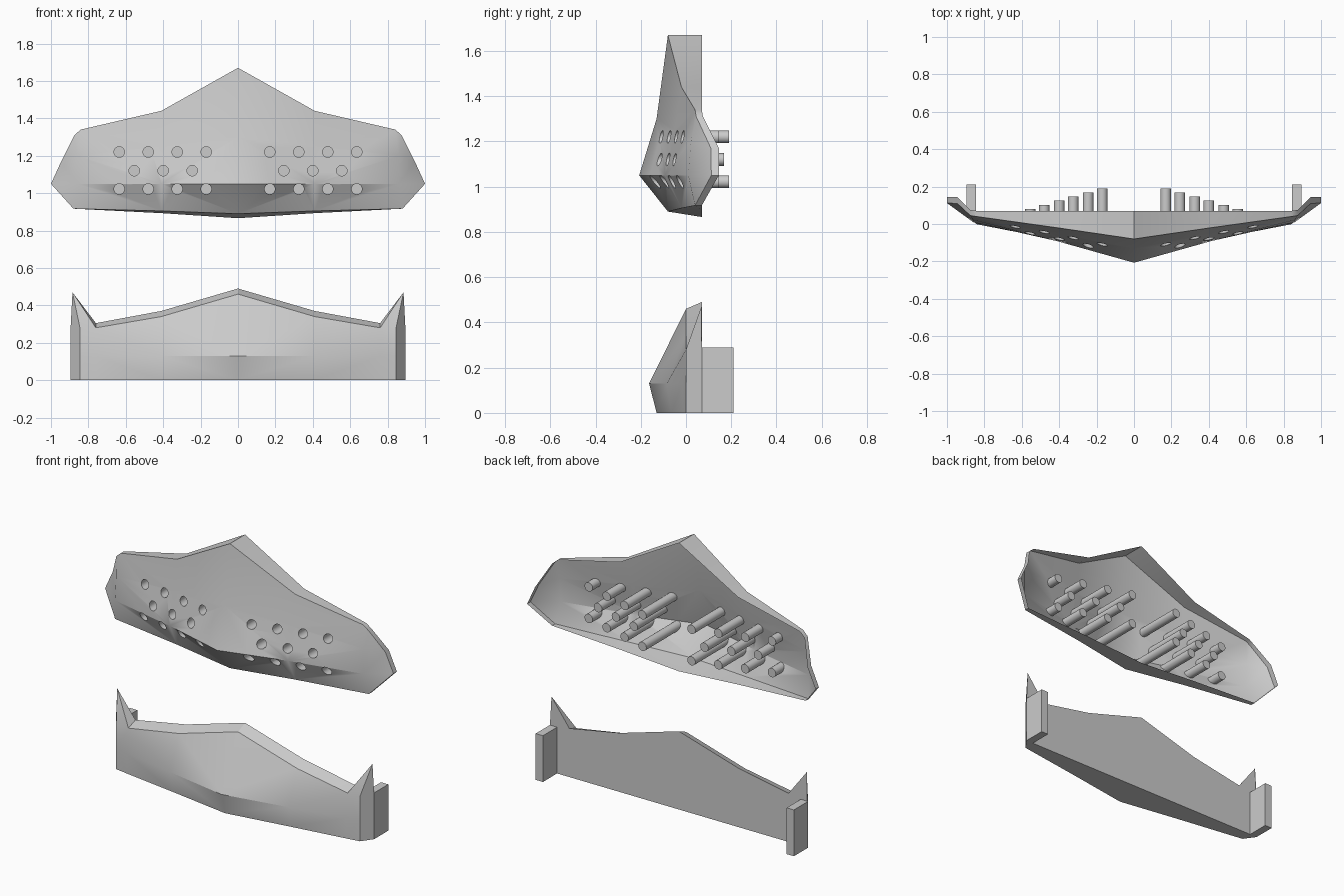
import bpy, bmesh
from mathutils import Matrix, Vector

if "Cube" in bpy.data.objects:
    bpy.data.objects.remove(bpy.data.objects["Cube"])


def make_object(name, polys, cap_only=False):
    """Build a closed mesh from half-side polygons mirrored across x = 0."""
    bm = bmesh.new()
    for s in (1, -1):
        for p in polys:
            bm.faces.new([bm.verts.new((s * x, y, z)) for x, y, z in p])
    bmesh.ops.remove_doubles(bm, verts=bm.verts, dist=1e-4)
    bmesh.ops.triangulate(bm, faces=[f for f in bm.faces if len(f.verts) == 4])
    bmesh.ops.recalc_face_normals(bm, faces=bm.faces)
    me = bpy.data.meshes.new(name)
    bm.to_mesh(me)
    bm.free()
    ob = bpy.data.objects.new(name, me)
    bpy.context.collection.objects.link(ob)
    return ob


def smooth(ob, angle):
    bpy.ops.object.select_all(action='DESELECT')
    ob.select_set(True)
    bpy.context.view_layer.objects.active = ob
    bpy.ops.object.shade_smooth_by_angle(angle=angle)


def strips(a, b):
    return [[a[i], a[i + 1], b[i + 1], b[i]] for i in range(len(a) - 1)]


# Upper plate: columns of the front skin from the centre outwards, top to bottom
c0 = [(0, -.08, 1.67), (0, -.13, 1.3), (0, -.207, 1.05), (0, -.08, .89)]
c1 = [(.41, -.02, 1.44), (.41, -.05, 1.25), (.41, -.092, 1.05), (.41, -.02, .905)]
c2 = [(.84, .04, 1.34), (.86, .022, 1.2), (.86, .01, 1.05), (.88, .04, .917)]
p1, p2, p3 = (.875, .045, 1.31), (.945, .11, 1.17), (1, .112, 1.05)
faces = strips(c0, c1) + strips(c1, c2)
faces += [[c2[0], p1, p2, c2[1]], [c2[1], p2, p3, c2[2]], [c2[2], p3, c2[3]]]

# Rim running back from the outline, plus a temporary closure far behind
outline = [c0[0], c1[0], c2[0], p1, p2, p3, c2[3], c1[3], c0[3]]
rim_y = [.07, .07, .07, .075, .145, .145, .07, .07, .07]
rim = [(x, y, z) for (x, _, z), y in zip(outline, rim_y)]
rim[-1] = (0, .07, .866)
rim[-2] = (.41, .07, .893)
far = [(x, .6, z) for x, y, z in rim]
faces += strips(outline, rim) + strips(rim, far) + [far]
upper = make_object("upper_plate", faces)

# Blind tubes, cut from the front as rows of round holes
bm = bmesh.new()
for z, xs in ((1.22, (.17, .325, .48, .635)), (1.12, (.245, .40, .555)),
              (1.022, (.17, .325, .48, .635))):
    for x in xs:
        end = .19 - .285 * (x - .17)
        for s in (1, -1):
            m = Matrix.Translation((s * x, (end - .5) / 2, z)) @ Matrix.Rotation(1.5707963, 4, 'X')
            bmesh.ops.create_cone(bm, cap_ends=True, segments=24, radius1=.028,
                                  radius2=.028, depth=end + .5, matrix=m)
me = bpy.data.meshes.new("hole_cutter")
bm.to_mesh(me)
bm.free()
cutter = bpy.data.objects.new("hole_cutter", me)
cutter.hide_render = True
bpy.context.collection.objects.link(cutter)
mod = upper.modifiers.new("holes", 'BOOLEAN')
mod.object, mod.operation, mod.solver = cutter, 'DIFFERENCE', 'EXACT'
bpy.ops.object.select_all(action='DESELECT')
upper.select_set(True)
bpy.context.view_layer.objects.active = upper
bpy.ops.object.modifier_apply(modifier="holes")
bpy.data.objects.remove(cutter)

# Open the back of the shell again
bm = bmesh.new()
bm.from_mesh(upper.data)
bmesh.ops.delete(bm, geom=[f for f in bm.faces if max(v.co.y for v in f.verts) > .3],
                 context='FACES')
bm.to_mesh(upper.data)
bm.free()
smooth(upper, .65)

# Lower plate: columns from bottom back, over the front, to top back
d0 = [(0, .07, 0), (0, -.13, 0), (0, -.163, .13), (0, 0, .46), (0, .07, .49)]
d1 = [(.41, .07, 0), (.41, -.065, 0), (.41, -.085, .13), (.41, 0, .34), (.41, .07, .37)]
d2 = [(.76, .07, 0), (.76, -.013, 0), (.76, -.017, .13), (.76, 0, .28), (.76, .07, .305)]
e0, e1, e2 = (.845, 0, 0), (.845, 0, .13), (.845, 0, .28)
o0, o1, tip = (.895, .07, 0), (.895, .07, .28), (.885, .068, .47)
faces = strips(d0, d1) + strips(d1, d2)
faces += [[d2[0], d2[1], e0, o0], [d2[1], d2[2], e1, e0], [d2[2], d2[3], e2, e1]]
# Raised pointed corners and flat back
faces += [[d2[3], tip, e2], [d2[3], d2[4], tip], [e0, e1, e2, tip, o1, o0],
          [d0[0], d1[0], d1[4], d0[4]], [d1[0], d2[0], d2[4], d1[4]],
          [d2[0], o0, o1, tip, d2[4]]]
lower = make_object("lower_plate", faces)
smooth(lower, .5)

# Mounting tabs behind the lower plate ends
for s, side in ((1, "right"), (-1, "left")):
    bpy.ops.mesh.primitive_cube_add(size=1, location=(s * .87, .14, .145))
    tab = bpy.context.object
    tab.name = side + "_mounting_tab"
    tab.scale = (.05, .14, .29)
